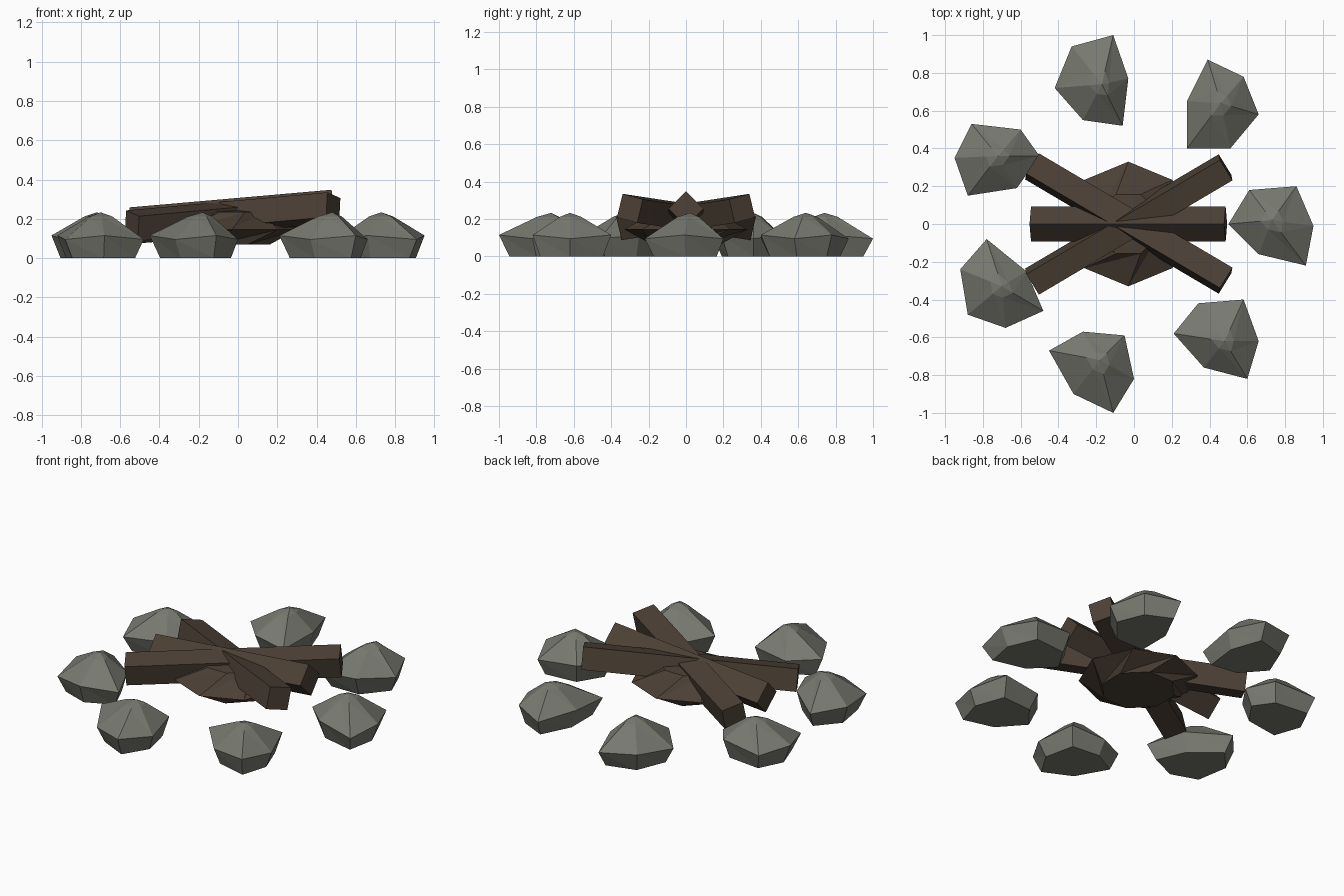
import bpy, bmesh, math
from mathutils import Vector, Matrix

if "Cube" in bpy.data.objects:
    bpy.data.objects.remove(bpy.data.objects["Cube"])


def material(name, rgb):
    m = bpy.data.materials.new(name)
    m.diffuse_color = (*rgb, 1)
    m.use_nodes = True
    m.node_tree.nodes["Principled BSDF"].inputs["Base Color"].default_value = m.diffuse_color
    return m


STONE = material("grey stone", (0.185, 0.19, 0.16))
WOOD = material("charred wood", (0.072, 0.051, 0.036))


def finish(bm, name, mat):
    bmesh.ops.recalc_face_normals(bm, faces=bm.faces[:])
    me = bpy.data.meshes.new(name)
    bm.to_mesh(me)
    bm.free()
    me.materials.append(mat)
    ob = bpy.data.objects.new(name, me)
    bpy.context.collection.objects.link(ob)
    return ob


def loft(name, rings, mat, tip=None):
    """Skin a stack of equal rings with triangles, closed below and above."""
    bm = bmesh.new()
    rows = [[bm.verts.new(p) for p in r] for r in rings]
    n = len(rows[0])
    for a, b in zip(rows, rows[1:]):
        for i in range(n):
            j = (i + 1) % n
            bm.faces.new((a[i], a[j], b[j]))
            bm.faces.new((a[i], b[j], b[i]))
    bm.faces.new(rows[0])
    if tip:
        t = bm.verts.new(tip)
        for i in range(n):
            bm.faces.new((rows[-1][i], rows[-1][(i + 1) % n], t))
    else:
        bm.faces.new(rows[-1])
    return finish(bm, name, mat)


# Ring of stones: peak (x, y) followed by the widest outline
stones = [
    [(.73, .02), (.50, 0), (.61, .18), (.86, .20), (.95, -.01), (.91, -.22), (.66, -.16)],
    [(.46, .64), (.39, .87), (.58, .78), (.66, .58), (.51, .40), (.28, .40), (.28, .65)],
    [(-.17, .74), (-.11, 1), (-.03, .77), (-.06, .52), (-.27, .55), (-.42, .72), (-.33, .94)],
    [(-.72, .36), (-.86, .53), (-.60, .50), (-.50, .36), (-.62, .19), (-.88, .15), (-.95, .35)],
    [(-.70, -.33), (-.78, -.08), (-.57, -.25), (-.48, -.46), (-.68, -.55), (-.88, -.48), (-.92, -.24)],
    [(-.18, -.72), (-.27, -.57), (-.05, -.59), (0, -.82), (-.11, -1), (-.32, -.90), (-.45, -.67)],
    [(.48, -.62), (.34, -.42), (.58, -.40), (.66, -.62), (.60, -.82), (.37, -.76), (.21, -.58)],
]
for k, (peak, *outline) in enumerate(stones):
    c = Vector(peak)
    mid = [Vector(p) for p in outline]

    def ring(f, z):
        return [(*(c + (p - c) * f), z) for p in mid]
    middle = [(*p, 0.095 + 0.02 * (i % 2)) for i, p in enumerate(mid)]
    loft(f"stone_{k + 1}", [ring(0.8, 0), middle, ring(0.27, 0.212)], STONE, (*c, 0.233))


# Crossed logs: square beams, rolled about their length
def log(name, start, end, size, roll):
    a, b = Vector(start), Vector(end)
    d = (b - a).normalized()
    side = Vector((0, 0, 1)).cross(d).normalized()
    up = d.cross(side)
    rings = []
    for p in (a, b):
        ring = []
        for q in range(4):
            t = math.radians(45 + 90 * q + roll)
            ring.append(p + (side * math.cos(t) + up * math.sin(t)) * size * math.sqrt(0.5))
        rings.append(ring)
    bm = bmesh.new()
    r0, r1 = [[bm.verts.new(p) for p in r] for r in rings]
    for i in range(4):
        j = (i + 1) % 4
        bm.faces.new((r0[i], r0[j], r1[j], r1[i]))
    bm.faces.new(r0)
    bm.faces.new(r1)
    finish(bm, name, WOOD)


log("middle_log", (-.545, 0, .165), (.485, 0, .255), .132, 45)
for s, nm in ((1, "log_left"), (-1, "log_right")):
    log(nm, (-.54, .305 * s, .165), (.485, -.30 * s, .257), .13, -13 * s)


# Faceted ember heap under the logs
def octagon(r, z, turn=0):
    return [(-.03 + r * math.cos(math.radians(45 * i + turn)),
             r * math.sin(math.radians(45 * i + turn)), z) for i in range(8)]


loft("ember_heap", [octagon(.21, .07, -22.5), octagon(.33, .145), octagon(.17, .235, 22.5)],
     WOOD, (-.03, 0, .25))
